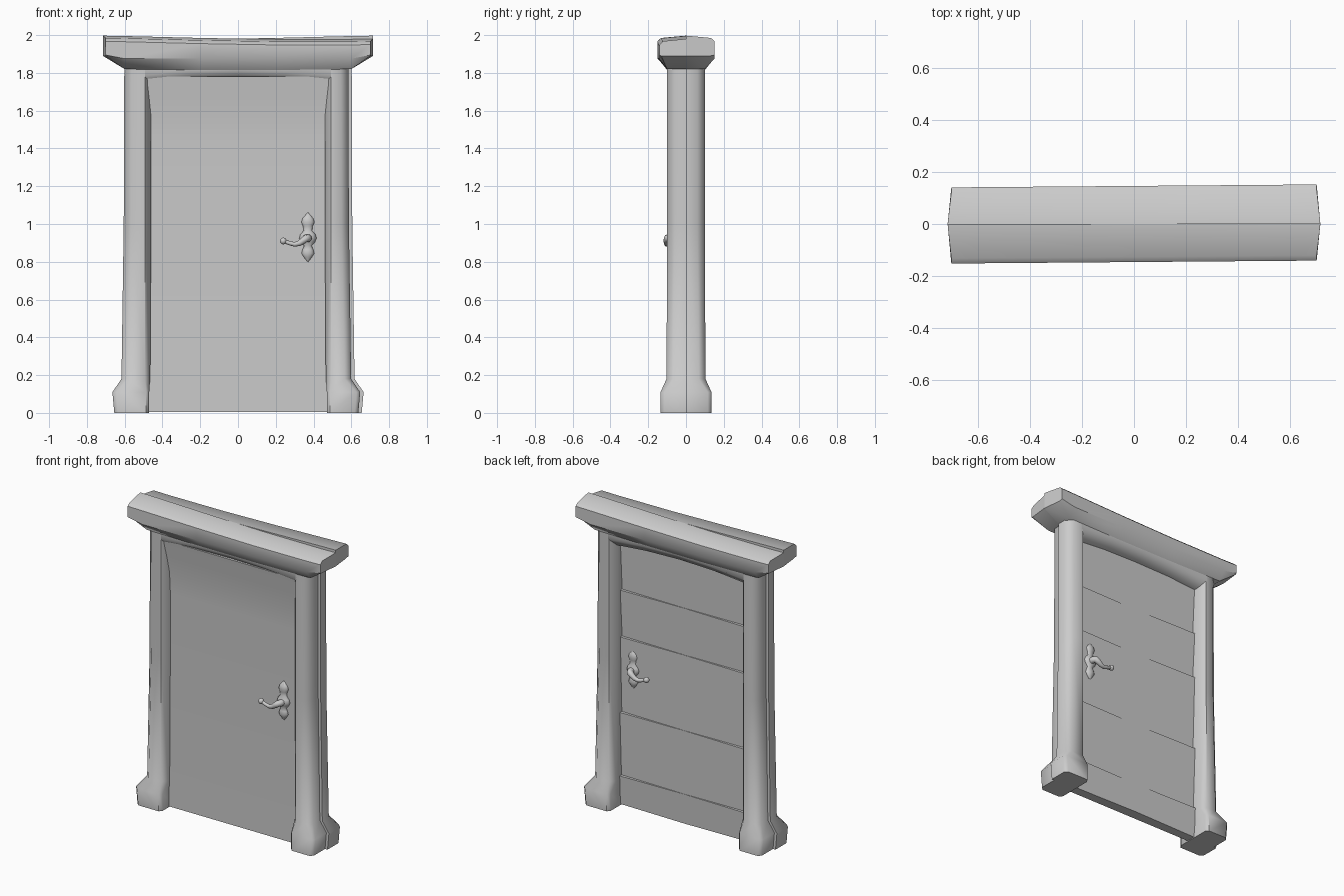
import bpy, bmesh, math
from mathutils import Vector, Matrix

cube = bpy.data.objects.get("Cube")
if cube:
    bpy.data.objects.remove(cube, do_unlink=True)

grey = bpy.data.materials.new("plain grey")
grey.use_nodes = True
COLOUR = (0.6, 0.6, 0.6, 1)
grey.diffuse_color = COLOUR
grey.node_tree.nodes["Principled BSDF"].inputs["Base Color"].default_value = COLOUR


def finish(name, bm, angle=50, turn=False):
    """Turn a bmesh into a smooth-shaded grey object."""
    if turn:
        bmesh.ops.rotate(bm, verts=bm.verts, matrix=Matrix.Rotation(math.pi, 3, "Z"))
    bmesh.ops.recalc_face_normals(bm, faces=bm.faces)
    mesh = bpy.data.meshes.new(name)
    bm.to_mesh(mesh)
    bm.free()
    mesh.materials.append(grey)
    obj = bpy.data.objects.new(name, mesh)
    bpy.context.collection.objects.link(obj)
    bpy.ops.object.select_all(action="DESELECT")
    obj.select_set(True)
    bpy.context.view_layer.objects.active = obj
    bpy.ops.object.shade_smooth_by_angle(angle=math.radians(angle))
    return obj


def loft(bm, rings):
    """Skin closed rings of equal length and cap both ends."""
    loops = [[bm.verts.new(p) for p in ring] for ring in rings]
    for a, b in zip(loops, loops[1:]):
        for i in range(len(a)):
            j = (i + 1) % len(a)
            bm.faces.new((a[i], a[j], b[j], b[i]))
    bm.faces.new(loops[0])
    bm.faces.new(loops[-1])


def jamb_ring(side, z, inner, outer, front, cut):
    pts = [(inner, 0), (inner, -front + cut), (inner + 0.8 * cut, -front),
           (outer - cut, -front), (outer, -front + cut), (outer, 0)]
    return [(side * x, y, z) for x, y in pts]


def jamb(name, side, slim, turn):
    """Post with a flared foot."""
    levels = [(0, 0.47, 0.655, 0.135, 0.02), (0.11, 0.47, 0.665, 0.135, 0.02),
              (0.18, 0.465, 0.617, 0.103, 0.035), (1.0, 0.46, 0.605, 0.1, 0.04),
              (1.84, 0.46, 0.602, 0.1, 0.04)]
    bm = bmesh.new()
    loft(bm, [jamb_ring(side, z, i, o - slim, f, c) for z, i, o, f, c in levels])
    finish(name, bm, turn=turn)


def lintel(name, turn):
    """Gently arched strip over the opening."""
    rings = []
    for x in (-0.5, -0.25, 0, 0.25, 0.5):
        z = 1.765 - 0.12 * x * x
        rings.append([(x, 0, z), (x, -0.06, z), (x, -0.1, z + 0.045),
                      (x, -0.1, 1.83), (x, 0, 1.83)])
    bm = bmesh.new()
    loft(bm, rings)
    finish(name, bm, turn=turn)


def cap_beam(name, turn):
    """Sagging cornice, chamfered underneath and at its ends."""
    # x, underside height, underside depth, ridge height
    stations = [(-0.715, 1.89, 0.13, 1.997), (-0.6, 1.82, 0.1, 1.995),
                (-0.2, 1.815, 0.1, 1.985), (0.2, 1.815, 0.1, 1.978),
                (0.6, 1.82, 0.1, 1.978), (0.715, 1.89, 0.13, 1.98)]
    rings = []
    for x, low, depth, ridge in stations:
        front = 0.146 - 0.008 * x
        belly = max(low + 0.005, 1.875)
        end = 0.98 if abs(x) > 0.7 else 1
        rings.append([(x, 0, low), (x * end, -depth, low), (x * end, -front, belly),
                      (x * end, -front, ridge - 0.03), (x * end, -front + 0.02, ridge - 0.012),
                      (x, 0, ridge)])
    bm = bmesh.new()
    loft(bm, rings)
    finish(name, bm, 40, turn)


# Frame: two matching halves, the back one turned half a circle
for half, turn in (("front", False), ("back", True)):
    jamb(half + "_jamb_a", 1, 0.018, turn)
    jamb(half + "_jamb_b", -1, 0, turn)
    lintel(half + "_lintel", turn)
    cap_beam(half + "_cap_beam", turn)

FRONT, BACK, HALF = -0.05, 0.02, 0.48

# Door front: flat, curving forward a little near the top
bm = bmesh.new()
rows = []
for z, lean in ((0.005, 0), (1.42, 0), (1.55, 0.008), (1.66, 0.022), (1.78, 0.04)):
    rows.append([(-HALF, FRONT - lean, z), (HALF, FRONT - lean, z),
                 (HALF, 0, z), (-HALF, 0, z)])
loft(bm, rows)
finish("door_front", bm)

# Door back: boards that step at the sides and level out in the middle
edges = [0.005, 0.2, 0.62, 1.12, 1.43, 1.78]
bm = bmesh.new()
for low, high in zip(edges, edges[1:]):
    rings = []
    for x, step in ((-HALF, 0.01), (0, 0.001), (HALF, 0.01)):
        rings.append([(x, 0, low), (x, BACK - step, low),
                      (x, BACK + step, high), (x, 0, high)])
    loft(bm, rings)
finish("door_back_boards", bm)


def handle(label, face, out):
    """Pointed back plate, round hub and curved lever on one side of the door."""
    cx, cz = 0.37, 0.925
    # Plate: stacked ovals following a leaf-like outline
    outline = [(0.8, 0.002), (0.825, 0.022), (0.845, 0.034), (0.865, 0.028), (0.885, 0.02),
               (0.905, 0.038), (0.925, 0.046), (0.945, 0.04), (0.965, 0.022),
               (0.99, 0.026), (1.01, 0.035), (1.03, 0.028), (1.06, 0.002)]
    steps = 12
    circle = [(math.cos(2 * math.pi * i / steps), math.sin(2 * math.pi * i / steps))
              for i in range(steps)]
    bm = bmesh.new()
    loft(bm, [[(cx + r * c, face + out * 0.6 * r * s, z) for c, s in circle]
              for z, r in outline])
    finish(label + "_handle_plate", bm, 60)

    # Lever: tapered tube leaving the hub and ending in a ball
    path = [(cx, 0.01, cz, 0.022), (cx, 0.035, cz, 0.02), (cx - 0.008, 0.048, cz, 0.02),
            (0.345, 0.052, 0.912, 0.018), (0.325, 0.052, 0.898, 0.015),
            (0.3, 0.052, 0.892, 0.012), (0.275, 0.052, 0.898, 0.011),
            (0.24, 0.05, 0.91, 0.01)]
    pts = [Vector((x, face + out * d, z)) for x, d, z, r in path]
    rings = []
    for i, p in enumerate(pts):
        along = (pts[min(i + 1, len(pts) - 1)] - pts[max(i - 1, 0)]).normalized()
        u = along.cross(Vector((0, 0.0, 1))).normalized()
        v = along.cross(u)
        rings.append([p + path[i][3] * (c * u + s * v) for c, s in circle])
    bm = bmesh.new()
    loft(bm, rings)
    finish(label + "_handle_lever", bm, 60)

    bm = bmesh.new()
    bmesh.ops.create_uvsphere(bm, u_segments=12, v_segments=8, radius=0.018,
                              matrix=Matrix.Translation(pts[-1]))
    finish(label + "_handle_knob", bm, 60)


handle("front", FRONT, -1)
handle("back", BACK, 1)
